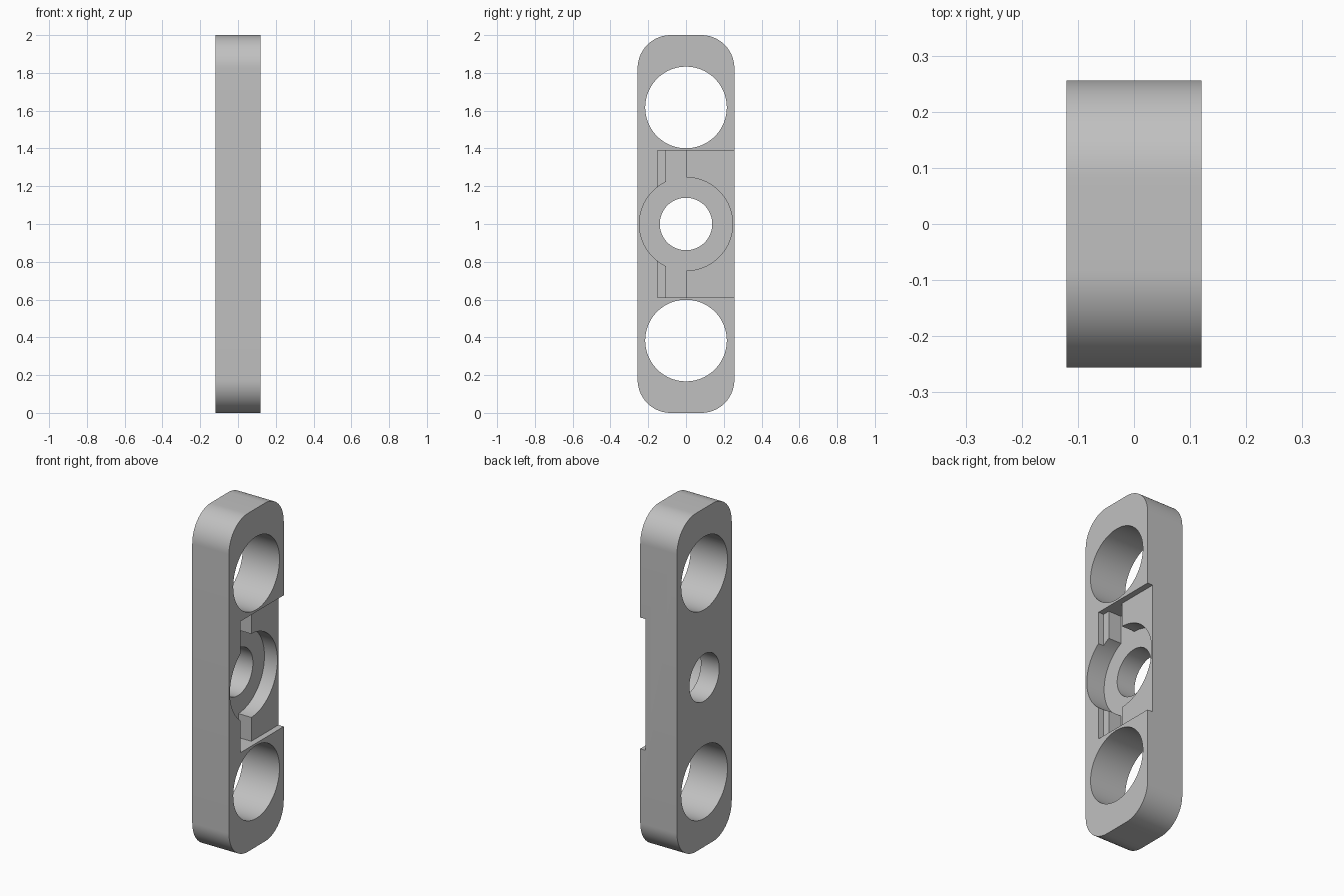
import bpy
import bmesh
from math import cos, sin, pi, radians

old = bpy.data.objects.get("Cube")
if old:
    bpy.data.objects.remove(old, do_unlink=True)

HALF_T, HALF_W, HEIGHT, CORNER = 0.12, 0.256, 2.0, 0.175
MID = HEIGHT / 2
SHALLOW, DEEP = HALF_T - 0.035, HALF_T - 0.12   # x of the two recess floors
OUT = HALF_T + 0.1                              # cutters reach past the face

grey = bpy.data.materials.new("light_grey")
grey.use_nodes = True
colour = (0.53, 0.53, 0.53, 1)
grey.diffuse_color = colour
grey.node_tree.nodes["Principled BSDF"].inputs["Base Color"].default_value = colour


def arc(cy, cz, r, start, end, n):
    return [(cy + r * cos(start + (end - start) * i / n),
             cz + r * sin(start + (end - start) * i / n)) for i in range(n + 1)]


def prism(name, outline, x0, x1):
    """Extrude a closed (y, z) outline along x."""
    bm = bmesh.new()
    face = bm.faces.new([bm.verts.new((x0, y, z)) for y, z in outline])
    ext = bmesh.ops.extrude_face_region(bm, geom=[face])
    moved = [v for v in ext["geom"] if isinstance(v, bmesh.types.BMVert)]
    bmesh.ops.translate(bm, verts=moved, vec=(x1 - x0, 0, 0))
    bmesh.ops.recalc_face_normals(bm, faces=bm.faces)
    mesh = bpy.data.meshes.new(name)
    bm.to_mesh(mesh)
    bm.free()
    mesh.materials.append(grey)
    obj = bpy.data.objects.new(name, mesh)
    bpy.context.collection.objects.link(obj)
    return obj


def round_cutter(name, z, r, x0):
    return prism(name, arc(0, z, r, 0, 2 * pi, 96)[:-1], x0, OUT)


def box_cutter(name, y0, y1, half_h, x0):
    lo, hi = MID - half_h, MID + half_h
    return prism(name, [(y0, lo), (y1, lo), (y1, hi), (y0, hi)], x0, OUT)


# Rounded upright plate
outline = []
for k, (sy, sz) in enumerate([(1, 1), (-1, 1), (-1, -1), (1, -1)]):
    outline += arc(sy * (HALF_W - CORNER), MID + sz * (MID - CORNER),
                   CORNER, k * pi / 2, (k + 1) * pi / 2, 20)
plate = prism("link_plate", outline, -HALF_T, HALF_T)

# Through holes, stepped slot and round pocket
cutters = [
    round_cutter("upper_hole_cutter", MID + 0.617, 0.216, -OUT),
    round_cutter("lower_hole_cutter", MID - 0.617, 0.216, -OUT),
    box_cutter("shallow_recess_cutter", -0.15, HALF_W + 0.1, 0.388, SHALLOW),
    box_cutter("deep_slot_cutter", -0.107, 0.003, 0.388, DEEP),
    round_cutter("round_pocket_cutter", MID, 0.247, DEEP),
    round_cutter("centre_hole_cutter", MID, 0.139, -OUT),
]
bpy.context.view_layer.objects.active = plate
for cutter in cutters:
    mod = plate.modifiers.new(cutter.name, 'BOOLEAN')
    mod.operation = 'DIFFERENCE'
    mod.solver = 'EXACT'
    mod.object = cutter
    bpy.ops.object.modifier_apply(modifier=mod.name)
    bpy.data.objects.remove(cutter, do_unlink=True)

# Smooth curved walls, sharp rims
bpy.ops.object.select_all(action='DESELECT')
plate.select_set(True)
bpy.ops.object.shade_smooth_by_angle(angle=radians(30))
